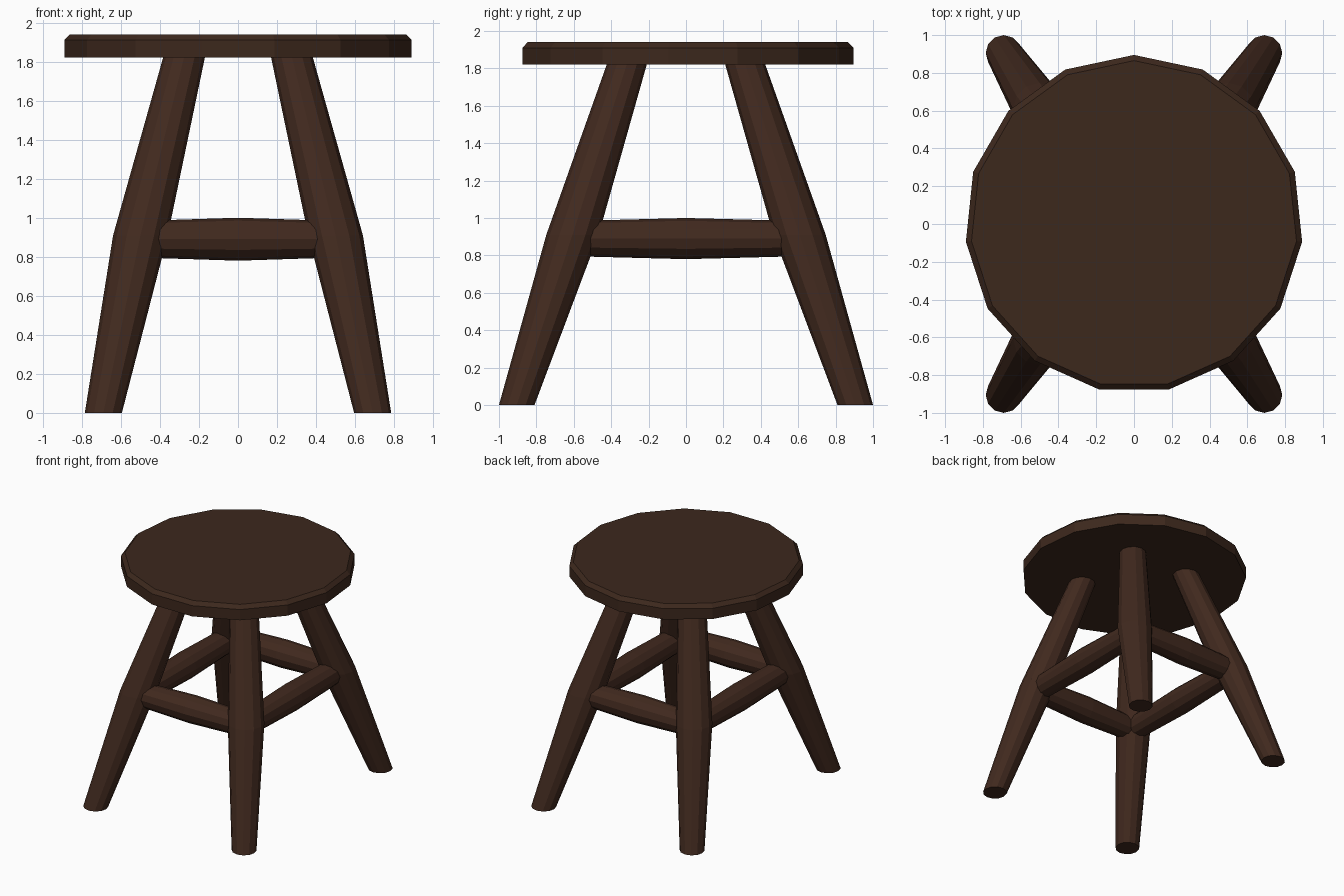
import bpy, bmesh
from math import sin, cos, pi
from mathutils import Vector

if "Cube" in bpy.data.objects:
    bpy.data.objects.remove(bpy.data.objects["Cube"])


def material(name, rgb):
    m = bpy.data.materials.new(name)
    m.diffuse_color = (*rgb, 1)
    m.use_nodes = True
    m.node_tree.nodes["Principled BSDF"].inputs["Base Color"].default_value = m.diffuse_color
    return m


seat_wood = material("seat wood", (0.046, 0.021, 0.012))
leg_wood = material("leg wood", (0.052, 0.022, 0.013))


def loft(name, stations, u, v, sides, mat, phase=0.0):
    """Flat-faced turned part: rings of (centre, radius) in the plane of u and v."""
    bm = bmesh.new()
    rings = []
    for centre, r in stations:
        ring = []
        for i in range(sides):
            a = phase + 2 * pi * i / sides
            ring.append(bm.verts.new(Vector(centre) + r * (cos(a) * Vector(u) + sin(a) * Vector(v))))
        rings.append(ring)
    for a, b in zip(rings, rings[1:]):
        for i in range(sides):
            j = (i + 1) % sides
            bm.faces.new((a[i], a[j], b[j], b[i]))
    bm.faces.new(rings[0])
    bm.faces.new(rings[-1])
    bmesh.ops.recalc_face_normals(bm, faces=bm.faces)
    me = bpy.data.meshes.new(name)
    bm.to_mesh(me)
    bm.free()
    me.materials.append(mat)
    ob = bpy.data.objects.new(name, me)
    bpy.context.collection.objects.link(ob)
    return ob


X, Y, Z = (1, 0, 0), (0, 1, 0), (0, 0, 1)

# Fifteen-sided seat with a chamfered top rim
loft("seat", [((0, 0, 1.82), 0.895), ((0, 0, 1.91), 0.895), ((0, 0, 1.94), 0.865)],
     X, Y, 15, seat_wood, pi / 2)

# Splayed legs, thickest at the stretchers, cut level at the floor
for sy, end in ((-1, "front"), (1, "back")):
    for sx, side in ((-1, "left"), (1, "right")):
        loft(f"{end}_{side}_leg",
             [((sx * 0.69, sy * 0.905, 0), 0.095),
              ((sx * 0.50, sy * 0.607, 0.91), 0.14),
              ((sx * 0.277, sy * 0.317, 1.82), 0.107)],
             X, Y, 12, leg_wood)

# Stretchers, swelling slightly at the middle
SX, SY, SZ = 0.495, 0.61, 0.89
for s, end in ((-1, "front"), (1, "back")):
    loft(f"{end}_stretcher",
         [((-SX, s * SY, SZ), 0.094), ((0, s * SY, SZ), 0.11), ((SX, s * SY, SZ), 0.094)],
         Y, Z, 12, leg_wood)
for s, side in ((-1, "left"), (1, "right")):
    loft(f"{side}_stretcher",
         [((s * SX, -SY, SZ), 0.094), ((s * SX, 0, SZ), 0.11), ((s * SX, SY, SZ), 0.094)],
         X, Z, 12, leg_wood)
